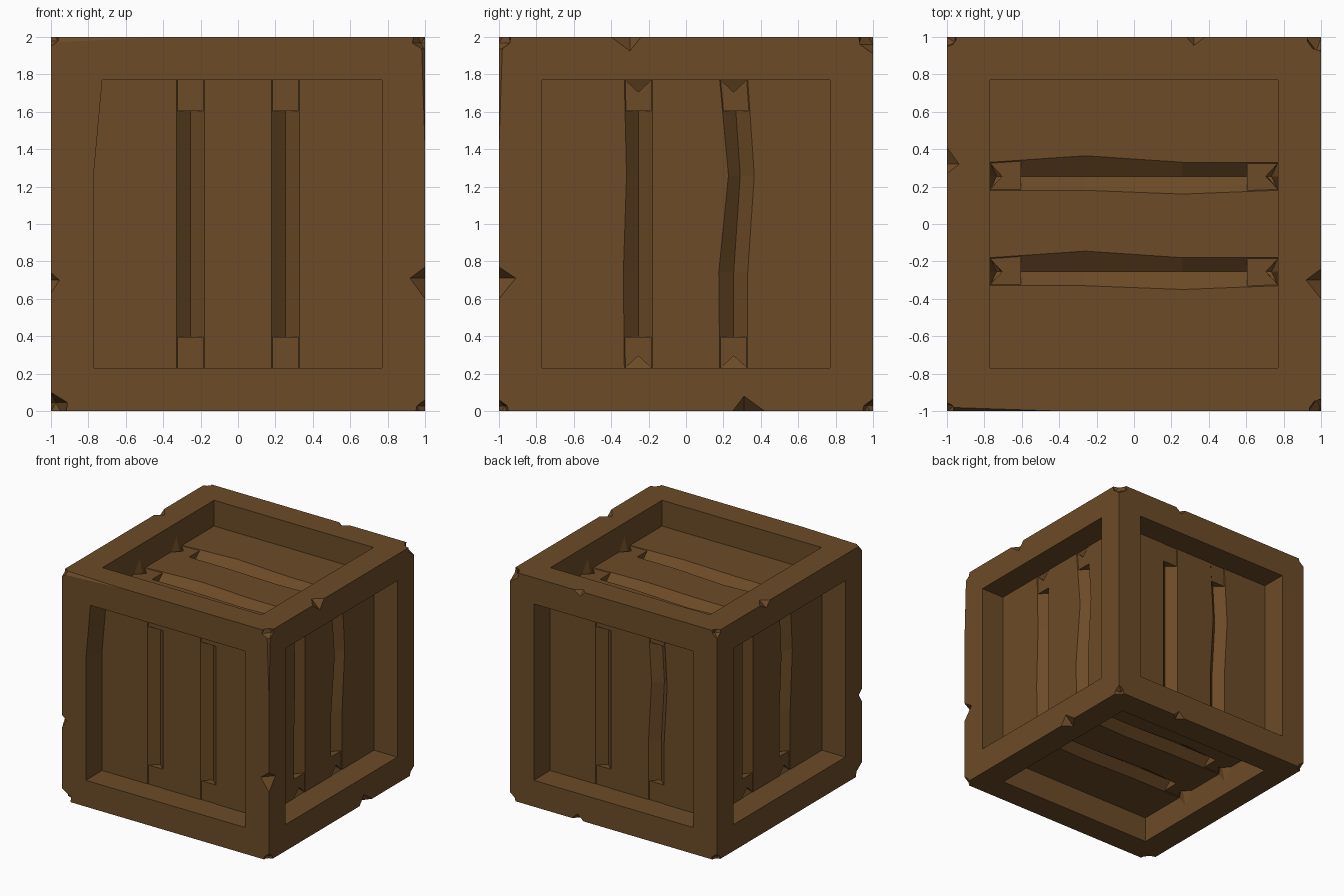
import bpy, bmesh
from mathutils import Vector, Matrix

if "Cube" in bpy.data.objects:
    bpy.data.objects.remove(bpy.data.objects["Cube"])

wood = bpy.data.materials.new("brown_wood")
wood.diffuse_color = (0.15, 0.07, 0.02, 1)
wood.use_nodes = True
wood.node_tree.nodes["Principled BSDF"].inputs["Base Color"].default_value = wood.diffuse_color
MID = Vector((0, 0, 1))
IN = 0.77       # half size of the openings
FLOOR = 0.775   # plank surface, measured from the crate centre
DEEP = 0.07     # plank groove depth


def finish(bm, name, keep=True):
    bmesh.ops.recalc_face_normals(bm, faces=bm.faces)
    me = bpy.data.meshes.new(name)
    bm.to_mesh(me)
    bm.free()
    ob = bpy.data.objects.new(name, me)
    bpy.context.collection.objects.link(ob)
    if keep:
        me.materials.append(wood)
    else:
        ob.hide_render = True
    return ob


def box(name, size, keep=True):
    bm = bmesh.new()
    bmesh.ops.create_cube(bm, size=1, matrix=Matrix.Translation(MID) @ Matrix.Diagonal((*size, 1)))
    return finish(bm, name, keep)


def hull(name, pts, keep=True):
    bm = bmesh.new()
    vs = [bm.verts.new(p) for p in pts]
    bmesh.ops.convex_hull(bm, input=vs)
    return finish(bm, name, keep)


def notch(axis, sides, pos, lo, hi, d):
    """Wedge cutter on a cube edge: runs along axis, from pos-lo to pos+hi."""
    t = Vector([1 if i == axis else 0 for i in range(3)])
    a, b = [i for i in range(3) if i != axis]
    n1, n2 = Vector(), Vector()
    n1[a], n2[b] = sides
    p = MID + n1 + n2 + t * pos
    return hull("notch_cutter", [p + t * hi, p - t * lo, p - n1 * d[0], p - n2 * d[1],
                                 p + 0.1 * (n1 + n2)], False)


def chip(x, y, z, r):
    """Faceted bite out of a cube corner."""
    bm = bmesh.new()
    bmesh.ops.create_icosphere(bm, subdivisions=1, radius=r,
                               matrix=Matrix.Translation(MID + Vector((x, y, z))))
    return finish(bm, "chip_cutter", False)


# Square-beam frame: cube with three through openings, then wear and tear
frame = box("frame", (2, 2, 2))
w = 2 * IN
cutters = [box("opening_cutter", s, False) for s in ((3, w, w), (w, 3, w), (w, w, 3))]
# Edge notches (z positions relative to the crate centre)
cutters += [
    notch(2, (-1, -1), -0.30, 0.07, 0.04, (0.045, 0.045)),
    notch(2, (1, -1), -0.29, 0.11, 0.06, (0.08, 0.09)),
    notch(1, (-1, 1), 0.32, 0.05, 0.09, (0.065, 0.05)),
    notch(1, (1, 1), -0.30, 0.10, 0.06, (0.08, 0.075)),
    notch(1, (1, -1), 0.31, 0.06, 0.11, (0.08, 0.08)),
    notch(0, (1, 1), 0.32, 0.04, 0.06, (0.045, 0.045)),
    notch(0, (1, -1), 0.35, 0.06, 0.05, (0.05, 0.05)),
    notch(0, (-1, 1), -1.0, 0.1, 0.6, (0.02, 0.03)),
    notch(2, (1, -1), 1.0, 0.6, 0.1, (0.02, 0.02)),
]
# Corner chips
cutters += [chip(*c) for c in (
    (-1, -1, 1, 0.05), (1, -1, 1, 0.075), (-1, -1, -1, 0.10), (1, -1, -1, 0.06),
    (-1, 1, 1, 0.06), (1, 1, 1, 0.09), (-1, 1, -1, 0.055), (1, 1, -1, 0.065))]
for c in cutters:
    m = frame.modifiers.new("cut", 'BOOLEAN')
    m.operation, m.solver, m.object = 'DIFFERENCE', 'EXACT', c
dg = bpy.context.evaluated_depsgraph_get()
old = frame.data
cut = bpy.data.meshes.new_from_object(frame.evaluated_get(dg))
frame.modifiers.clear()
frame.data = cut
cut.materials.clear()
cut.materials.append(wood)
bpy.data.meshes.remove(old)
for c in cutters:
    bpy.data.objects.remove(c)

# Tapered sliver on the left post of the front opening
hull("front_post_sliver", [(x, y, z) for y in (-1, -IN)
                           for x, z in ((-IN, 1.28), (-IN, 1.775), (-0.725, 1.775))])


def panel(name, u, v, out, groove=0.255, shift=(0, 0, 0, 0), lo=(0, 0, 0, 0), hi=(0, 0, 0, 0)):
    """Three planks with chamfered sides; u runs across, v along the planks."""
    u, v, out = Vector(u), Vector(v), Vector(out)
    bm = bmesh.new()
    ends = (-IN, -groove, groove, IN)
    for k in range(3):
        rings = []
        for i, t in enumerate((-IN, -0.26, 0.26, IN)):
            a, b = ends[k], ends[k + 1]
            a += shift[i] if k == 2 else 0
            b += shift[i] if k == 1 else 0
            ca = 0.075 + hi[i] if k > 0 else 0
            cb = 0.075 + lo[i] if k < 2 else 0
            prof = ((a, -DEEP), (a + ca, 0), (b - cb, 0), (b, -DEEP), (b, -0.17), (a, -0.17))
            rings.append([bm.verts.new(MID + u * p + v * t + out * (FLOOR + q)) for p, q in prof])
        for r, s in zip(rings, rings[1:]):
            for j in range(6):
                n = (j + 1) % 6
                bm.faces.new((r[j], r[n], s[n], s[j]))
        bm.faces.new(rings[0])
        bm.faces.new(rings[-1])
    finish(bm, name)


# Plank panels on all six sides
X, Y, Z = (1, 0, 0), (0, 1, 0), (0, 0, 1)
nX, nY, nZ = (-1, 0, 0), (0, -1, 0), (0, 0, -1)
panel("front_planks", X, Z, nY)
panel("back_planks", nX, Z, Y, shift=(0, 0, 0.03, 0))
panel("right_planks", Y, Z, X, shift=(0, 0, 0.035, 0), lo=(0, 0.005, -0.012, 0))
panel("left_planks", nY, Z, nX, shift=(0, 0, 0.03, 0))
panel("top_planks", Y, X, Z, lo=(0, 0, 0.02, 0), hi=(0, 0.035, 0, 0))
panel("bottom_planks", Y, X, nZ, lo=(0, 0, 0.02, 0), hi=(0, 0.035, 0, 0))

# Splinter spikes closing the groove ends on top and bottom
for side, label in ((1, "top"), (-1, "bottom")):
    for sx in (-1, 1):
        for y in (-0.255, 0.255):
            pts = [(IN, y + 0.075, FLOOR), (IN, y - 0.075, FLOOR),
                   (0.735, y, FLOOR - DEEP), (IN, y, FLOOR + 0.11)]
            hull(label + "_splinter", [(sx * px, py, 1 + side * pz) for px, py, pz in pts])
